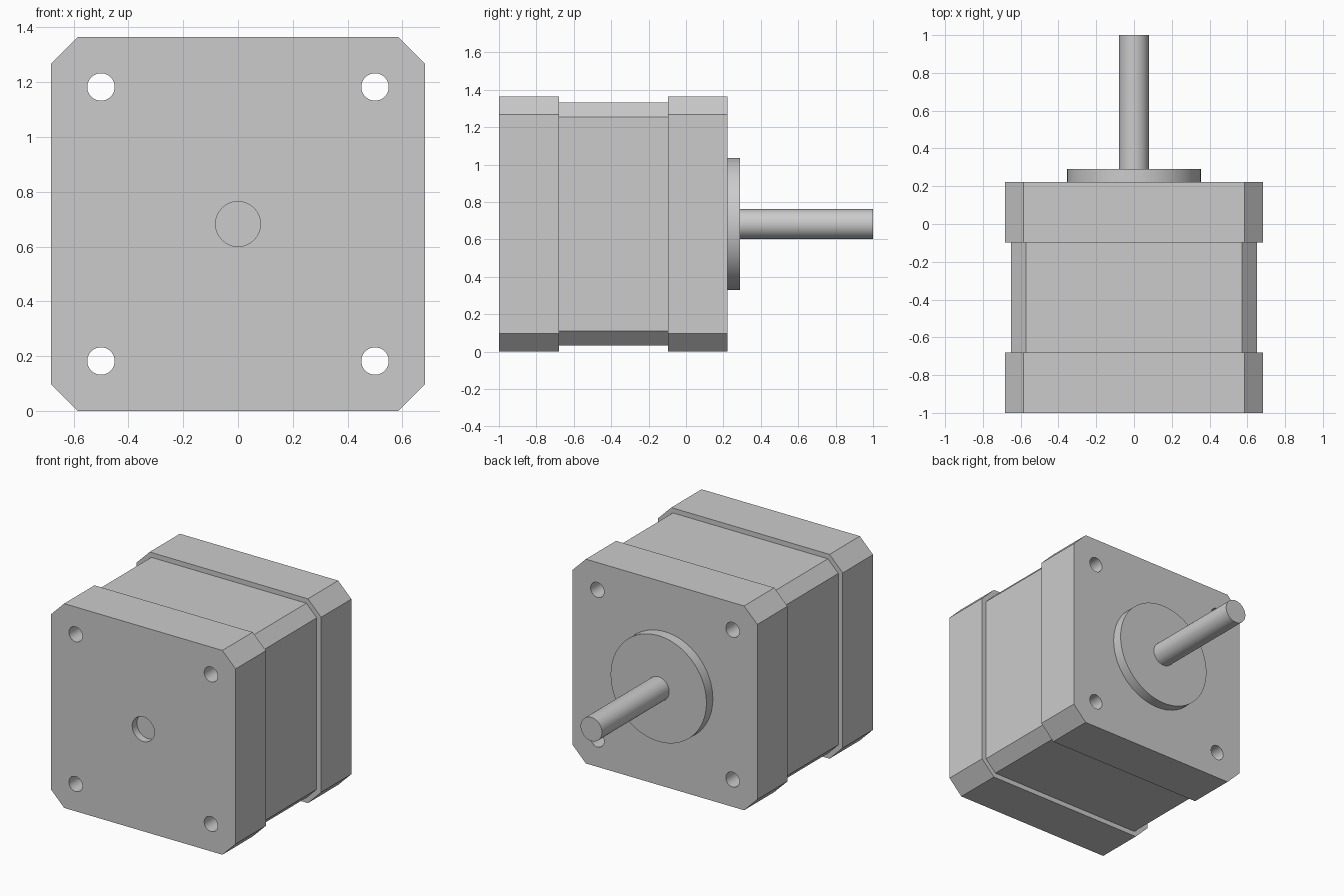
import bpy
import bmesh
from math import radians
from mathutils import Matrix, Vector

if "Cube" in bpy.data.objects:
    bpy.data.objects.remove(bpy.data.objects["Cube"], do_unlink=True)

MID = 0.6825  # height of the motor axis

metal = bpy.data.materials.new("grey metal")
metal.use_nodes = True
grey = (0.6, 0.6, 0.6, 1)
metal.diffuse_color = grey
metal.node_tree.nodes["Principled BSDF"].inputs["Base Color"].default_value = grey


def make_object(name, bm):
    bmesh.ops.recalc_face_normals(bm, faces=bm.faces)
    mesh = bpy.data.meshes.new(name)
    bm.to_mesh(mesh)
    bm.free()
    mesh.materials.append(metal)
    obj = bpy.data.objects.new(name, mesh)
    bpy.context.collection.objects.link(obj)
    return obj


def add_rod(bm, radius, y0, y1, x=0, z=MID, sides=64):
    """Closed cylinder running along y."""
    place = Matrix.Translation((x, (y0 + y1) / 2, z)) @ Matrix.Rotation(radians(90), 4, "X")
    bmesh.ops.create_cone(bm, cap_ends=True, segments=sides, radius1=radius,
                          radius2=radius, depth=y1 - y0, matrix=place)


def smooth(obj):
    bpy.ops.object.select_all(action="DESELECT")
    obj.select_set(True)
    bpy.context.view_layer.objects.active = obj
    bpy.ops.object.shade_smooth_by_angle(angle=radians(30))


def octagon(bm, half, flat, y):
    """Square ring with chamfered corners."""
    corners = [(half, flat), (flat, half), (-flat, half), (-half, flat),
               (-half, -flat), (-flat, -half), (flat, -half), (half, -flat)]
    return [bm.verts.new((x, y, MID + z)) for x, z in corners]


# Motor body: two end caps with a slightly narrower middle
cap, core = (0.6825, 0.585), (0.65, 0.573)
bm = bmesh.new()
rings = [octagon(bm, *size, y) for size, y in
         [(cap, -1), (cap, -0.68), (core, -0.68), (core, -0.097), (cap, -0.097), (cap, 0.222)]]
for a, b in zip(rings, rings[1:]):
    for i in range(8):
        j = (i + 1) % 8
        bm.faces.new((a[i], a[j], b[j], b[i]))
bm.faces.new(rings[0])
bm.faces.new(rings[-1])
body = make_object("motor_body", bm)

# Four through bolt holes and the shallow recess in the front
bm = bmesh.new()
for x in (-0.5, 0.5):
    for z in (-0.5, 0.5):
        add_rod(bm, 0.05, -1.1, 0.4, x, MID + z, 32)
add_rod(bm, 0.082, -1.1, -0.95)
cutter = make_object("hole_cutter", bm)
cutter.hide_render = True

cut = body.modifiers.new("holes", "BOOLEAN")
cut.operation = "DIFFERENCE"
cut.solver = "EXACT"
cut.object = cutter
bpy.context.view_layer.objects.active = body
bpy.ops.object.modifier_apply(modifier=cut.name)
bpy.data.objects.remove(cutter, do_unlink=True)
smooth(body)

# Round pilot flange and output shaft on the back
for name, radius, y0, y1 in [("pilot_flange", 0.354, 0.215, 0.29),
                             ("output_shaft", 0.079, 0.28, 1.0)]:
    bm = bmesh.new()
    add_rod(bm, radius, y0, y1)
    smooth(make_object(name, bm))
